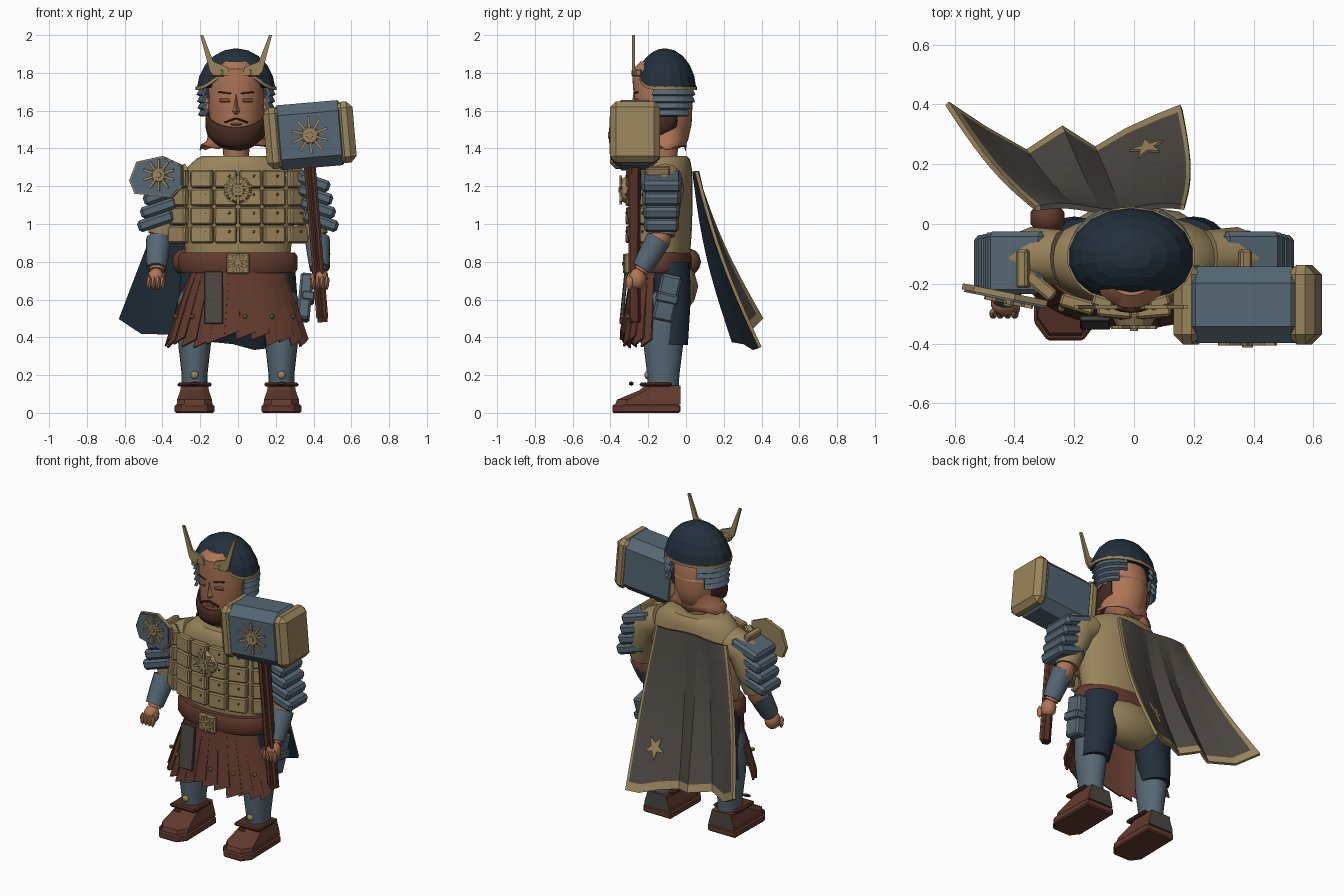
import bpy, bmesh, math, random
from math import sin, cos, pi, radians, sqrt
from mathutils import Vector, Matrix, Euler

random.seed(4)
if "Cube" in bpy.data.objects:
    bpy.data.objects.remove(bpy.data.objects["Cube"])


def material(name, r, g, b):
    m = bpy.data.materials.new(name)
    m.use_nodes = True
    lin = [(c / 255) ** 2.2 for c in (r, g, b)] + [1]
    m.diffuse_color = lin
    m.node_tree.nodes["Principled BSDF"].inputs["Base Color"].default_value = lin
    return m


gold = material("dull gold", 152, 132, 92)
steel = material("blue steel", 86, 103, 115)
navy = material("dark navy", 39, 51, 62)
brown = material("brown leather", 98, 61, 49)
wood = material("dark wood", 82, 49, 40)
skin = material("skin", 173, 117, 87)
hair = material("dark hair", 68, 46, 36)
cloth = material("grey cloth", 77, 72, 67)
lip = material("lip", 140, 86, 68)


def finish(name, bm, mats, smooth=False, solid=0, bevel=0, fix=True):
    if fix:
        bmesh.ops.recalc_face_normals(bm, faces=bm.faces)
    me = bpy.data.meshes.new(name)
    bm.to_mesh(me)
    bm.free()
    ob = bpy.data.objects.new(name, me)
    bpy.context.collection.objects.link(ob)
    for m in mats if isinstance(mats, list) else [mats]:
        me.materials.append(m)
    if solid:
        mod = ob.modifiers.new("thickness", "SOLIDIFY")
        mod.thickness = solid
        mod.material_offset = 1 if isinstance(mats, list) else 0
    if bevel:
        mod = ob.modifiers.new("chamfer", "BEVEL")
        mod.width, mod.segments = bevel, 1
    if smooth:
        bpy.ops.object.select_all(action="DESELECT")
        ob.select_set(True)
        bpy.context.view_layer.objects.active = ob
        bpy.ops.object.shade_smooth_by_angle(angle=radians(40))
    return ob


def rows(name, rings, mats, wrap=True, caps=True, rule=None, **kw):
    """Skin a list of point rows."""
    bm = bmesh.new()
    vs = [[bm.verts.new(p) for p in r] for r in rings]
    n = len(vs[0])
    for i in range(len(vs) - 1):
        for j in range(n if wrap else n - 1):
            k = (j + 1) % n
            f = bm.faces.new((vs[i][j], vs[i][k], vs[i + 1][k], vs[i + 1][j]))
            if rule:
                f.material_index = rule(i, j)
    if wrap and caps:
        bm.faces.new(vs[0])
        bm.faces.new(vs[-1])
    return finish(name, bm, mats, **kw)


def loft(name, rings, mat, n=20, smooth=True, **kw):
    """Rings are x, y, z, x radius, y radius."""
    return rows(name, [[(x + rx * sin(2 * pi * i / n), y - ry * cos(2 * pi * i / n), z) for i in range(n)]
                       for x, y, z, rx, ry in rings], mat, smooth=smooth, **kw)


def tube(name, pts, radii, mat, n=12, smooth=True):
    pts = [Vector(p) for p in pts]
    rings = []
    for i, p in enumerate(pts):
        d = pts[min(i + 1, len(pts) - 1)] - pts[max(i - 1, 0)]
        q = d.to_track_quat("Z", "Y")
        rings.append([p + q @ Vector((cos(2 * pi * k / n), sin(2 * pi * k / n), 0)) * radii[i] for k in range(n)])
    return rows(name, rings, mat, smooth=smooth)


def pose(loc, rot=(0, 0, 0), size=(1, 1, 1)):
    return Matrix.LocRotScale(Vector(loc), Euler(rot), Vector(size))


def box(name, loc, size, mat, rot=(0, 0, 0), bevel=0.008):
    bm = bmesh.new()
    bmesh.ops.create_cube(bm, size=1, matrix=pose((0, 0, 0), size=size))
    ob = finish(name, bm, mat, bevel=bevel)
    ob.matrix_world = pose(loc, rot)
    return ob


def ball(name, loc, size, mat, rot=(0, 0, 0), sub=2):
    bm = bmesh.new()
    bmesh.ops.create_icosphere(bm, subdivisions=sub, radius=1, matrix=pose(loc, rot, size))
    return finish(name, bm, mat, smooth=True)


def plate(name, pts, y, thick, mat):
    """Upright flat outline of x, z points."""
    return rows(name, [[(x, y + d, z) for x, z in pts] for d in (0, thick)], mat)


def sun(name, loc, r, rot=(0, 0, 0)):
    bm = bmesh.new()
    for rad, depth in ((r * .5, .014), (r * .22, .026)):
        bmesh.ops.create_cone(bm, cap_ends=True, segments=14, radius1=rad, radius2=rad * .8, depth=depth,
                              matrix=pose((0, 0, 0), (pi / 2, 0, 0)))
    for i in range(10):
        a = 2 * pi * i / 10
        bmesh.ops.create_cube(bm, size=1, matrix=pose((r * .7 * sin(a), 0, r * .7 * cos(a)), (0, a, 0), (.014, .012, r * .6)))
    finish(name, bm, gold).matrix_world = pose(loc, rot)


# torso, hips and belt
loft("tunic", [(0, -.12, z, rx, ry) for z, rx, ry in ((.82, .275, .14), (.95, .29, .15), (1.1, .31, .155),
     (1.22, .31, .155), (1.3, .27, .15), (1.345, .22, .14), (1.36, .19, .125))], gold, 28)
ball("hips", (0, -.06, .67), (.26, .125, .15), gold)
loft("belt", [(0, -.135, z, rx, ry) for z, rx, ry in ((.74, .3, .155), (.76, .315, .165), (.83, .315, .165),
     (.85, .3, .155))], brown, 28)
box("buckle", (0, -.31, .79), (.12, .03, .11), gold)
sun("buckle_sun", (0, -.327, .79), .05)

# chest armour plates with studs
for c in (-.315, -.19, -.065, .065, .19, .315):
    t = c / .36
    y = -.125 - .17 * sqrt(1 - t * t)
    turn = math.atan(.17 / .36 * t / sqrt(1 - t * t))
    for r in range(4):
        z = .945 + r * .098
        box("chest_plate", (c, y, z), (.118, .045, .094), gold, (-.05, 0, turn))
        ball("chest_stud", (c + .02, y - .024, z + .015), (.008, .006, .008), wood, sub=1)
loft("medallion", [(0, 0, -.015, .075, .075), (0, 0, .015, .06, .06)], gold, 14,
     smooth=False).matrix_world = pose((0, -.325, 1.18), (pi / 2, 0, 0))
sun("chest_sun", (0, -.345, 1.18), .078)


# skirt of ragged leather strips
def skirt_point(a, v, z):
    return (sin(a) * (.25 + .14 * v), -.12 - cos(a) * (.17 + .06 * v), z)


for i in range(13):
    a = radians(-78 + 12 * i)
    low = .36 + random.uniform(0, .06)
    lift = .02 * (i % 2)
    w = radians(7.5)
    strip = [[skirt_point(a + s * w, v + lift * v, z + s * .02 * v) for s in (-1, 0, 1)]
             for v, z in ((0, .77), (.55, .56), (1, low))]
    rows("skirt_strip", strip, brown, wrap=False, solid=.012)
    if i % 2:
        ball("skirt_stud", skirt_point(a, .8, .51), (.014, .014, .014), gold, sub=1)
box("hanging_cloth", (-.13, -.33, .61), (.1, .02, .28), cloth, (-.1, 0, 0), .004)
box("side_case", (.355, -.1, .61), (.07, .11, .25), steel, (-.22, .1, 0), .012)
box("side_case_band", (.37, -.1, .61), (.07, .12, .05), steel, (-.22, .1, 0))
ball("belt_pouch", (-.29, .02, .8), (.06, .06, .07), brown)

for s in (-1, 1):
    # legs and shoes
    side = "left" if s > 0 else "right"
    x = .23 * s
    loft(side + "_thigh", [(s * .17, -.09, .8, .13, .11), (s * .2, -.075, .6, .115, .1), (x, -.08, .36, .085, .09)], navy)
    loft(side + "_greave", [(x, -.12, z, rx, ry) for z, rx, ry in ((.12, .068, .08), (.2, .068, .085),
         (.36, .086, .105), (.48, .092, .1), (.6, .09, .09), (.64, .075, .08))], steel)
    sole = [(-.1, -.03), (.1, -.03), (.105, -.33), (.06, -.39), (-.06, -.39), (-.105, -.33)]
    rows(side + "_sole", [[(x + px, py, z) for px, py in sole] for z in (0, .045)], brown, bevel=.008)
    rows(side + "_shoe", [[(x + px * k, (py + .03) * ky - .03, z) for px, py in sole]
         for z, k, ky in ((.045, .9, .96), (.07, .88, .93), (.12, .72, .6), (.145, .68, .52))], [brown, cloth],
         rule=lambda i, j: int(j == 0))
    box(side + "_strap", (x, -.16, .15), (.18, .17, .022), wood)
    ball(side + "_toe_knot", (x, -.29, .155), (.03, .015, .012), wood, sub=1)
    ball(side + "_ankle_stud", (x, -.205, .2), (.022, .016, .022), gold)

    # arms and hands
    tube(side + "_sleeve", [(s * .24, -.11, 1.24), (s * .34, -.11, 1.19), (s * .385, -.12, 1.04), (s * .405, -.13, .94)],
         [.09, .1, .085, .07], gold)
    tube(side + "_forearm", [(s * .4, -.12, 1), (s * .415, -.14, .91), (s * .43, -.24, .75)], [.055, .06, .04], skin)
    tube(side + "_bracer", [(s * .42, -.145, .92), (s * .427, -.19, .84), (s * .432, -.235, .765)], [.067, .062, .054], steel)
    ball(side + "_palm", (s * .435, -.26, .71), (.046, .05, .06), skin)
    for i in range(4):
        ball(side + "_finger", (s * .435 + (i - 1.5) * .024, -.3, .69), (.015, .02, .042), skin, sub=1)
    ball(side + "_thumb", (s * .395, -.28, .71), (.016, .025, .035), skin, sub=1)

    # layered shoulder guards
    for i in range(4):
        box(side + "_shoulder_guard", (s * (.39 + i * .015), -.13, 1.225 - i * .07), (.2, .21 - .008 * i, .064),
            steel, (0, s * .33, 0), .016)
    box(side + "_shoulder_buckle", (s * .37, -.15, 1.28), (.04, .13, .05), gold, (0, s * .3, 0))

# crested shield on the right shoulder
hexagon = [(-.16, -.02), (-.12, .08), (.02, .11), (.13, .06), (.13, -.05), (.07, -.11), (-.13, -.09)]
for name, k, y, m in (("shoulder_shield_rim", 1, 0, gold), ("shoulder_shield", .94, -.007, steel)):
    plate(name, [(px * k, pz * k) for px, pz in hexagon], y, .02, m).matrix_world = pose((-.42, -.25, 1.25), (0, 0, -.2))
sun("shoulder_sun", (-.42, -.262, 1.26), .085, (0, 0, -.2))

# neck and head
H = -.01
rag = [[(H + r * sin(i * pi / 12), -.11 - ry * cos(i * pi / 12), z + j * random.random()) for i in range(24)]
       for z, r, ry, j in ((1.385, .19, .105, .035), (1.44, .15, .11, 0), (1.52, .137, .12, 0), (1.62, .138, .14, 0))]
rows("neck_base", rag, skin, caps=False, smooth=True, solid=.005)
loft("neck", [(H, -.12, 1.33, .065, .07), (H, -.12, 1.5, .08, .09)], skin)
HEAD = ((1.4, -.12, .07, .08), (1.44, -.12, .115, .13), (1.53, -.12, .142, .15), (1.65, -.12, .148, .155),
        (1.76, -.135, .146, .148), (1.82, -.16, .12, .122), (1.86, -.16, .08, .08))
loft("head", [(H, y, z, rx, ry) for z, y, rx, ry in HEAD], skin, 24)


def face_y(x, front=.156):
    return -.12 - front * sqrt(max(0, 1 - (x / .147) ** 2))


rows("nose", [[(H + px * w, -.272 + py, z) for px, py in ((-1, .02), (0, -d), (1, .02))]
              for z, w, d in ((1.7, .014, .004), (1.62, .022, .02), (1.595, .032, .028), (1.58, .022, .008))], skin, smooth=True)
for s in (-1, 1):
    e = s * .06
    box("eyelid", (H + e, face_y(e) - .001, 1.655), (.055, .012, .018), skin, (0, 0, s * .25), .004)
    box("eye_line", (H + e, face_y(e) - .002, 1.645), (.05, .011, .004), hair, (0, 0, s * .25), 0)
    box("eyebrow", (H + e, face_y(e) - .003, 1.695), (.07, .012, .008), hair, (0, -s * .1, s * .25), .002)
    box("moustache", (H + s * .032, -.274, 1.548), (.065, .016, .009), hair, (0, s * .35, s * .1), .002)
    ball("ear", (H + s * .15, -.09, 1.62), (.025, .035, .05), skin)
box("mouth", (H, -.271, 1.528), (.06, .014, .012), lip)
beard = []
for v in range(5):
    row = []
    for i in range(21):
        t = (i - 10) / 10
        a = t * radians(115)
        low, top = 1.39 + .1 * t * t, 1.51 + .11 * abs(t) ** 1.5
        k = (.72, .95, 1, 1, .96)[v]
        row.append((H + .163 * k * sin(a), -.12 - .178 * k * cos(a), low + (top - low) * v / 4))
    beard.append(row)
rows("beard", beard, hair, wrap=False, smooth=True, solid=.01)


# helmet with brim, side flaps and horns
def dome(a, v):
    low = .08 + .5 * max(0, cos(a)) ** 5
    e = low + (pi / 2 - .02 - low) * v
    return (H + .212 * cos(e) * sin(a), -.11 - .165 * cos(e) * cos(a), 1.7 + .23 * sin(e))


rows("helmet", [[dome(2 * pi * i / 18, v / 5) for i in range(18)] for v in range(6)], navy)
rows("helmet_brim", [[(H + (x - H) * k, -.11 + (y + .11) * k, z + d) for x, y, z in
     (dome(2 * pi * i / 36, 0) for i in range(36))] for k, d in ((.97, -.008), (1.015, -.008), (1.015, .01), (.97, .01))],
     gold, caps=False)
for s in (-1, 1):
    for r in range(4):
        k = 1 - .012 * r
        flap = [[(H + s * (.19 + d) * k * sin(a), -.1 - (.15 + d) * k * cos(a), z - r * .036)
                 for a in [radians(62 + 15 * i) for i in range(7 - r // 2)]] for d, z in ((0, 1.722), (.02, 1.685))]
        rows("helmet_flap", flap, steel, wrap=False, solid=.018)
    horn = [(.19, 2), (.175, 2), (.12, 1.86), (.045, 1.83), (.03, 1.785), (.12, 1.785), (.14, 1.81)]
    plate("horn", [(H + s * px, pz) for px, pz in horn], -.285, .014, gold)
    box("horn_mount", (H + s * .095, -.262, 1.8), (.07, .04, .04), gold, (0, 0, s * .3))

# war hammer
tilt = (0, -.085, 0)
tube("hammer_shaft", [(.448, -.27, .48), (.42, -.27, .8), (.38, -.27, 1.34)], [.03, .028, .032], wood, 6, False)
for d in (-.02, .02):
    tube("shaft_strip", [(.446 + d, -.29, .5), (.38 + d, -.295, 1.3)], [.012, .012], brown, 5, False)
box("hammer_head", (.38, -.27, 1.47), (.43, .255, .345), steel, tilt, .055)
for s in (-1, 1):
    box("hammer_cap", (.38 + s * .19, -.27, 1.47 + s * .016), (.095, .265, .325), gold, tilt, .032)
sun("hammer_sun", (.38, -.4, 1.47), .1, tilt)

# cape with folds, gold trim and dark lining
HEM = [Vector(p) for p in ((-.62, .41, .5), (-.5, .33, .42), (-.36, .25, .42), (-.24, .33, .41), (-.13, .26, .38),
                           (-.03, .32, .37), (.08, .37, .34), (.155, .4, .35))]


def cape(u, v):
    t = u * (len(HEM) - 1)
    i = min(int(t), len(HEM) - 2)
    hem = HEM[i].lerp(HEM[i + 1], t - i)
    top = Vector((-.33 + .5 * u, .06 + .01 * sin(u * 9), 1.28))
    p = top.lerp(hem, v)
    p.x += .025 * u * sin(pi * v)
    p.y -= .03 * sin(pi * v)
    return p


us = [0, .03] + [i / 14 for i in range(1, 14)] + [.975, 1]
vs = [i / 10 for i in range(10)] + [.95, 1]
rows("cape", [[cape(u, v) for u in us] for v in vs], [cloth, navy, gold, navy], wrap=False, fix=False, solid=.018,
     rule=lambda i, j: 2 if i == len(vs) - 2 or j in (0, len(us) - 2) else 0)
star = [((.062 if i % 2 else .024) * sin(i * pi / 5), (.08 if i % 2 else .03) * cos(i * pi / 5)) for i in range(10)]
c = cape(.78, .74)
n = (cape(.82, .74) - c).cross(cape(.78, .78) - c).normalized()
plate("cape_star", star, -.004, .008, gold).matrix_world = Matrix.Translation(c + n * .006) @ n.to_track_quat("Y", "Z").to_matrix().to_4x4()
